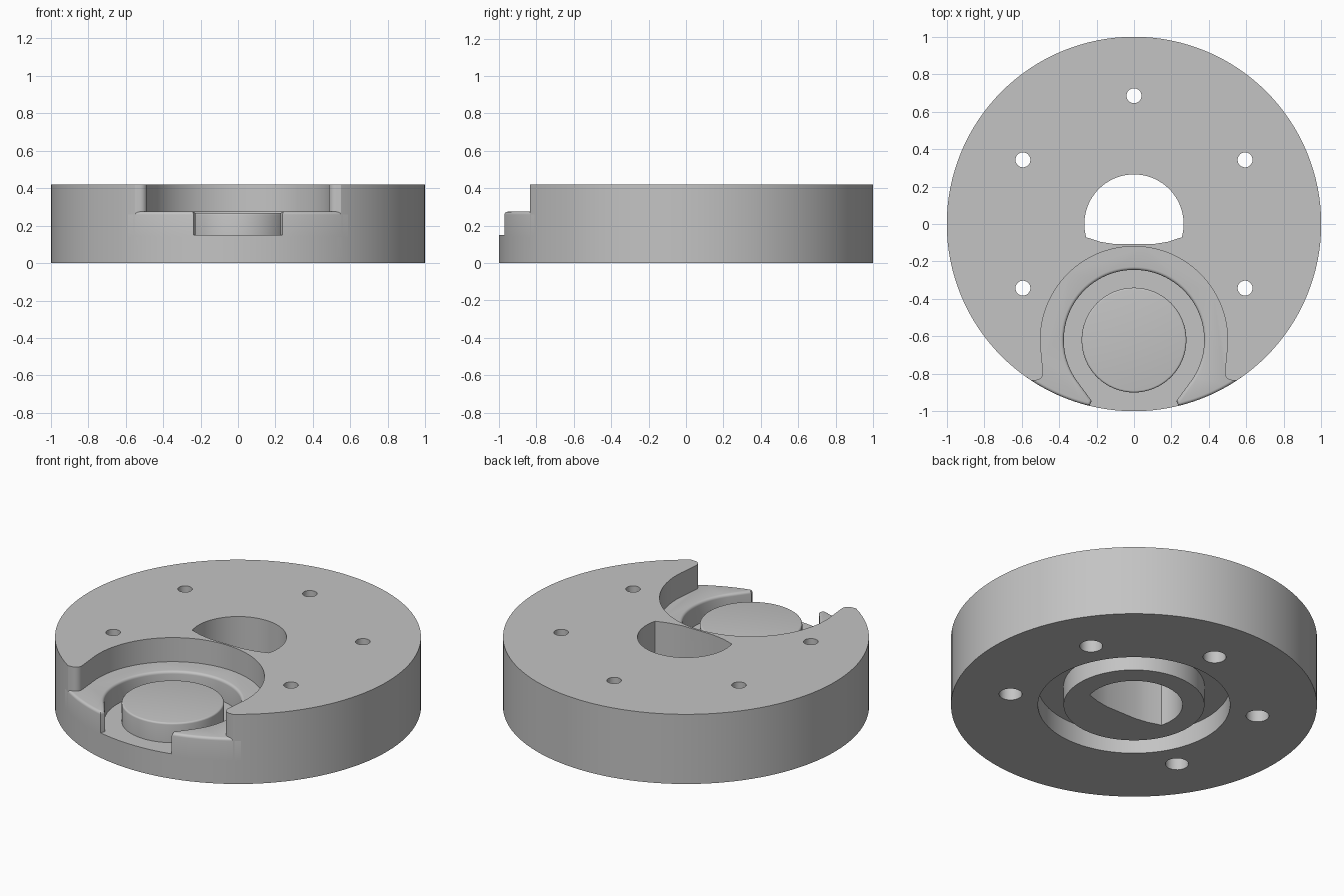
import bpy, bmesh, math
from mathutils import Vector

cube = bpy.data.objects.get("Cube")
if cube:
    bpy.data.objects.remove(cube, do_unlink=True)

HEIGHT, LEDGE, FLOOR = 0.42, 0.275, 0.15
POCKET = Vector((0, -0.62))

grey = bpy.data.materials.new("plain grey")
grey.use_nodes = True
grey.diffuse_color = (0.55, 0.55, 0.55, 1)
grey.node_tree.nodes["Principled BSDF"].inputs["Base Color"].default_value = grey.diffuse_color


def arc(centre, radius, start, end, steps):
    """Points along an arc, angles in degrees."""
    angles = [math.radians(start + (end - start) * i / steps) for i in range(steps + 1)]
    return [(centre[0] + radius * math.cos(a), centre[1] + radius * math.sin(a)) for a in angles]


def circle(centre, radius, steps):
    return arc(centre, radius, 0, 360, steps)[:-1]


def mirrored(points):
    return [(-x, y) for x, y in reversed(points)]


def prism(name, outline, bottom, top, bevel=0, rule=lambda p: True):
    """Extrude an outline; round the top edges whose middle passes the rule."""
    bm = bmesh.new()
    face = bm.faces.new([bm.verts.new((x, y, bottom)) for x, y in outline])
    new = bmesh.ops.extrude_face_region(bm, geom=[face])["geom"]
    bmesh.ops.translate(bm, vec=(0, 0, top - bottom),
                        verts=[v for v in new if isinstance(v, bmesh.types.BMVert)])
    bmesh.ops.recalc_face_normals(bm, faces=bm.faces)
    if bevel:
        edges = [e for e in bm.edges if all(v.co.z > top - 1e-4 for v in e.verts)
                 and rule((e.verts[0].co + e.verts[1].co) / 2)]
        bmesh.ops.bevel(bm, geom=edges, offset=bevel, segments=4, profile=0.5,
                        affect='EDGES', clamp_overlap=False)
    mesh = bpy.data.meshes.new(name)
    bm.to_mesh(mesh)
    bm.free()
    obj = bpy.data.objects.new(name, mesh)
    mesh.materials.append(grey)
    bpy.context.collection.objects.link(obj)
    return obj


def activate(obj):
    bpy.ops.object.select_all(action='DESELECT')
    obj.select_set(True)
    bpy.context.view_layer.objects.active = obj


def cut(target, cutter):
    cutter.hide_render = True
    mod = target.modifiers.new("cut", 'BOOLEAN')
    mod.operation = 'DIFFERENCE'
    mod.solver = 'EXACT'
    mod.object = cutter
    activate(target)
    bpy.ops.object.modifier_apply(modifier=mod.name)
    bpy.data.objects.remove(cutter, do_unlink=True)


# Main disc
disc = prism("disc_body", circle((0, 0), 1, 128), 0, HEIGHT)

# Round recess that opens through the front rim, with rounded horns
horn = [(0.8, -1.2), (0.8, -0.835)] + arc((0.525, -0.795), 0.04, 270, 180, 6)
bowl = arc(POCKET, 0.5, -8, 188, 64)
cut(disc, prism("pocket_cutter", horn + bowl + mirrored(horn), FLOOR, 0.6))

# Annular channel underneath; its core stays flush with the bottom
channel = prism("channel_cutter", circle((0, 0), 0.525, 96), -0.1, 0.12)
cut(channel, prism("core_cutter", circle((0, 0), 0.385, 96), -0.2, 0.3))
cut(disc, channel)

# Central hole with a shallow curved flat on the front side
flat = [(-0.18, -0.095), (-0.1, -0.108), (0.1, -0.108), (0.18, -0.095)]
cut(disc, prism("centre_cutter", arc((0, 0), 0.265, -15.5, 195.5, 48) + flat, -0.1, 0.6))

# Five screw holes, wider from below
for angle in (-30, 30, 90, 150, 210):
    spot = arc((0, 0), 0.685, angle, angle, 1)[0]
    cut(disc, prism("screw_cutter", circle(spot, 0.04, 24), -0.1, 0.6))
    cut(disc, prism("counterbore_cutter", circle(spot, 0.063, 24), -0.1, 0.25))

# Rounded ledge around the groove, open at the front
rim_start = math.degrees(math.asin(0.238)) - 90
rim = arc((0, 0), 1, rim_start, -54, 14)
tip = [(0.226, -0.945)]
side = tip + rim + [(0.56, -0.76)]
outer = arc(POCKET, 0.503, -12, 192, 64)
inner = arc(POCKET, 0.375, 215, -35, 64)


def exposed(p):
    return p.xy.length > 0.985 or (p.xy - POCKET).length < 0.42


ledge = prism("pocket_ledge", side + outer + mirrored(side) + inner,
              FLOOR - 0.01, LEDGE, 0.016, exposed)

# Round boss in the middle of the groove
boss = prism("round_boss", circle(POCKET, 0.28, 64), FLOOR - 0.01, 0.268, 0.01)

for part in (disc, ledge, boss):
    activate(part)
    bpy.ops.object.shade_smooth_by_angle(angle=math.radians(30))
